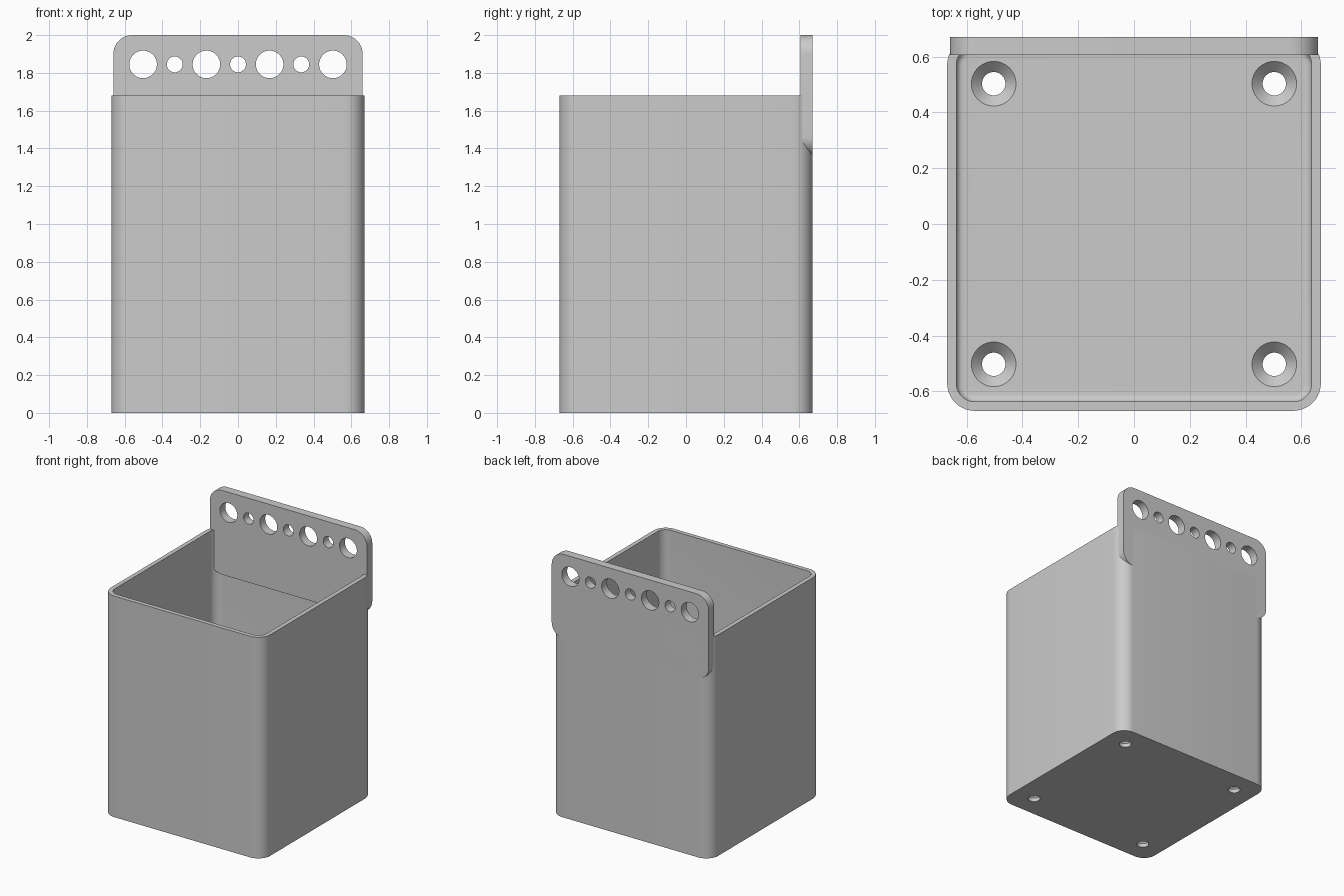
import bpy, bmesh, math
from mathutils import Matrix, Vector

if "Cube" in bpy.data.objects:
    bpy.data.objects.remove(bpy.data.objects["Cube"], do_unlink=True)

HALF, WALL, RADIUS = 0.67, 0.033, 0.1
BOX_TOP, FLOOR, FILLET = 1.68, 0.067, 0.025

grey = bpy.data.materials.new("plain grey")
grey.use_nodes = True
grey.diffuse_color = (0.6, 0.6, 0.6, 1)
grey.node_tree.nodes["Principled BSDF"].inputs["Base Color"].default_value = grey.diffuse_color


def rounded_rect(hx, hy, r, z, steps=10):
    """Counter-clockwise loop of points at height z."""
    pts = []
    for q, (sx, sy) in enumerate([(1, 1), (-1, 1), (-1, -1), (1, -1)]):
        for i in range(steps + 1):
            a = math.pi / 2 * (q + i / steps)
            pts.append(Vector((sx * (hx - r) + r * math.cos(a),
                               sy * (hy - r) + r * math.sin(a), z)))
    return pts


def circle(r, z, n=48):
    return [Vector((r * math.cos(2 * math.pi * i / n), r * math.sin(2 * math.pi * i / n), z))
            for i in range(n)]


def loft(bm, loops, matrix=Matrix()):
    """Skin a closed solid through equal-sized loops."""
    rings = [[bm.verts.new(matrix @ p) for p in loop] for loop in loops]
    faces = [bm.faces.new(rings[0]), bm.faces.new(rings[-1])]
    for a, b in zip(rings, rings[1:]):
        for i in range(len(a)):
            j = (i + 1) % len(a)
            faces.append(bm.faces.new((a[i], a[j], b[j], b[i])))
    bmesh.ops.recalc_face_normals(bm, faces=faces)


def make_object(name, bm):
    mesh = bpy.data.meshes.new(name)
    bm.to_mesh(mesh)
    bm.free()
    mesh.materials.append(grey)
    obj = bpy.data.objects.new(name, mesh)
    bpy.context.collection.objects.link(obj)
    return obj


def cut_and_smooth(obj, cutter):
    cutter.hide_render = True
    mod = obj.modifiers.new("holes", 'BOOLEAN')
    mod.operation, mod.solver, mod.object = 'DIFFERENCE', 'EXACT', cutter
    bpy.ops.object.select_all(action='DESELECT')
    bpy.context.view_layer.objects.active = obj
    obj.select_set(True)
    bpy.ops.object.modifier_apply(modifier=mod.name)
    bpy.data.objects.remove(cutter, do_unlink=True)
    bpy.ops.object.shade_smooth_by_angle(angle=math.radians(30))


# Open box with rounded corners and a filleted floor
inner, inner_r = HALF - WALL, RADIUS - WALL
loops = [rounded_rect(HALF, HALF, RADIUS, 0),
         rounded_rect(HALF, HALF, RADIUS, BOX_TOP),
         rounded_rect(inner, inner, inner_r, BOX_TOP)]
for i in range(7):
    a = math.pi / 2 * i / 6
    d = FILLET * (1 - math.cos(a))
    loops.append(rounded_rect(inner - d, inner - d, inner_r - d,
                              FLOOR + FILLET * (1 - math.sin(a))))
bm = bmesh.new()
loft(bm, loops)
box = make_object("box", bm)

# Countersunk screw holes in the floor
bm = bmesh.new()
for x in (-0.503, 0.503):
    for y in (-0.503, 0.503):
        loft(bm, [circle(0.042, -0.05), circle(0.042, FLOOR - 0.038),
                  circle(0.08, FLOOR), circle(0.08, FLOOR + 0.05)],
             Matrix.Translation((x, y, 0)))
cut_and_smooth(box, make_object("floor_hole_cutter", bm))

# Rounded hanging plate, flush with the back of the box
PLATE_LOW, PLATE_TOP, PLATE_FRONT = 1.36, 2.0, 0.605
upright = Matrix.Rotation(math.pi / 2, 4, 'X')     # local z points to the front
mid, half_h = (PLATE_LOW + PLATE_TOP) / 2, (PLATE_TOP - PLATE_LOW) / 2
bm = bmesh.new()
loft(bm, [rounded_rect(0.66, half_h, RADIUS, z) for z in (0, HALF - PLATE_FRONT)],
     Matrix.Translation((0, HALF, mid)) @ upright)
plate = make_object("hanging_plate", bm)

# Row of alternating large and small holes
bm = bmesh.new()
for i in range(-3, 4):
    r = 0.073 if i % 2 else 0.042
    loft(bm, [circle(r, -0.1), circle(r, 0.2)],
         Matrix.Translation((i * 0.1675, HALF, 1.845)) @ upright)
cut_and_smooth(plate, make_object("plate_hole_cutter", bm))
